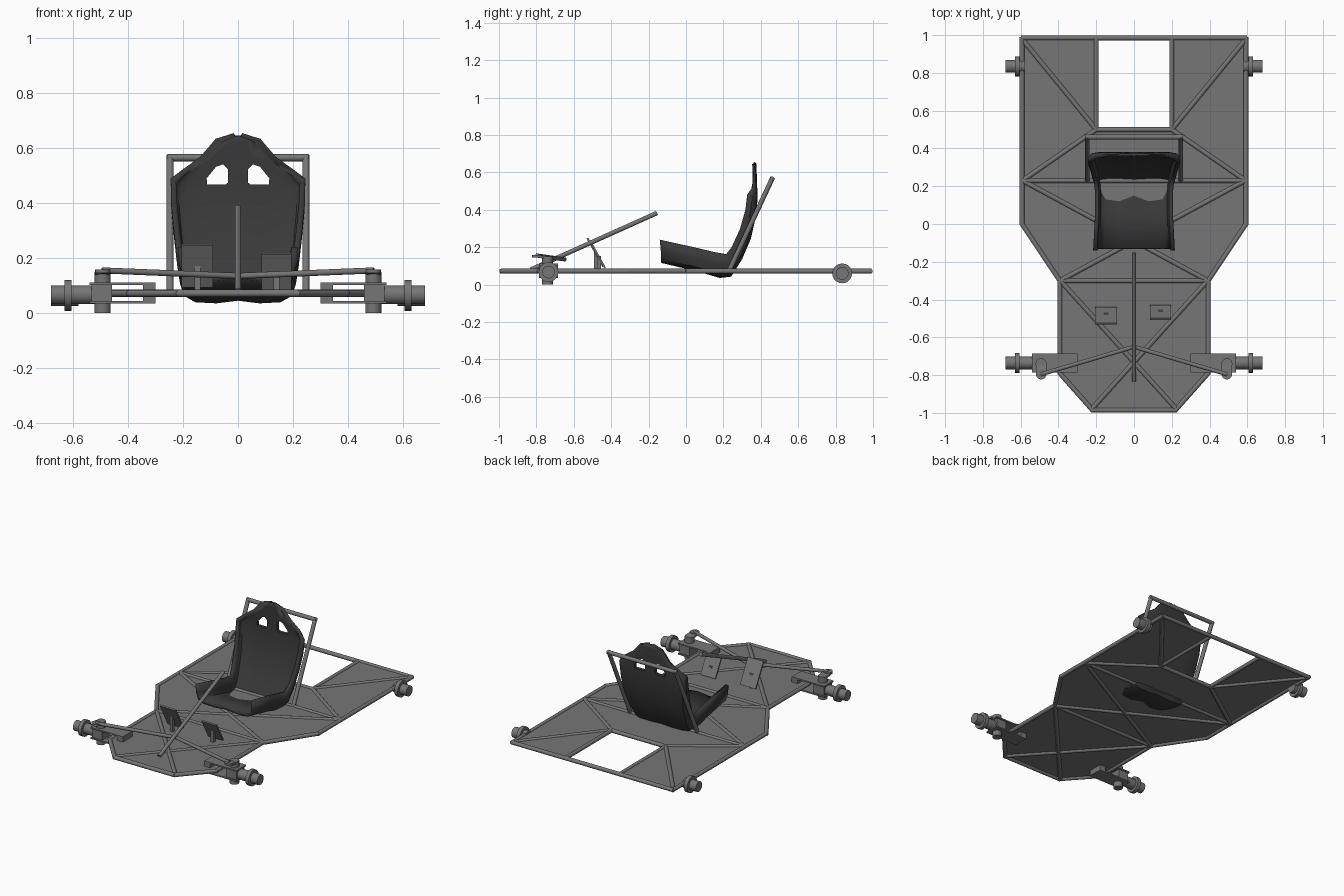
import bpy, bmesh
from math import radians
from mathutils import Vector, Matrix

cube = bpy.data.objects.get("Cube")
if cube:
    bpy.data.objects.remove(cube, do_unlink=True)


def material(name, value):
    m = bpy.data.materials.new(name)
    m.use_nodes = True
    colour = (value, value, value, 1)
    m.diffuse_color = colour
    m.node_tree.nodes["Principled BSDF"].inputs["Base Color"].default_value = colour
    return m


GREY = material("steel grey", 0.18)
BLACK = material("seat black", 0.042)


def finish(name, bm, mat, smooth=True):
    bmesh.ops.recalc_face_normals(bm, faces=bm.faces)
    mesh = bpy.data.meshes.new(name)
    bm.to_mesh(mesh)
    bm.free()
    mesh.materials.append(mat)
    ob = bpy.data.objects.new(name, mesh)
    bpy.context.collection.objects.link(ob)
    if smooth:
        bpy.ops.object.select_all(action="DESELECT")
        ob.select_set(True)
        bpy.context.view_layer.objects.active = ob
        bpy.ops.object.shade_smooth_by_angle(angle=radians(35))
    return ob


def add_rod(bm, a, b, r, sides=14, extra=0.0):
    a, b = Vector(a), Vector(b)
    d = b - a
    rot = d.to_track_quat("Z", "Y").to_matrix().to_4x4()
    bmesh.ops.create_cone(bm, cap_ends=True, segments=sides, radius1=r, radius2=r,
                          depth=d.length + 2 * extra,
                          matrix=Matrix.Translation((a + b) / 2) @ rot)


def add_box(bm, centre, size, tilt=0.0):
    mat = (Matrix.Translation(centre) @ Matrix.Rotation(tilt, 4, "X")
           @ Matrix.Diagonal((*size, 1)))
    bmesh.ops.create_cube(bm, size=1, matrix=mat)


def rods(name, pairs, r, extra=0.0):
    bm = bmesh.new()
    for a, b in pairs:
        add_rod(bm, a, b, r, extra=extra)
    return finish(name, bm, GREY)


Z = 0.072   # chassis height
R = 0.013   # tube radius


def mirrored(a, b):
    return [tuple((s * p[0], p[1], Z) for p in (a, b)) for s in (1, -1)]


# chassis outline tubes
outline = [(0.22, -0.985), (0.393, -0.79), (0.393, -0.3), (0.593, 0.0), (0.593, 0.985)]
pairs = []
for a, b in zip(outline, outline[1:]):
    pairs += mirrored(a, b)
for x, y in (outline[0], outline[-1]):
    pairs.append(((-x, y, Z), (x, y, Z)))
rods("chassis_outline", pairs, R, 0.006)

# crossbars and diagonal braces
pairs = []
for x, y in ((0.2, 0.5), (0.59, 0.23), (0.39, -0.3)):
    pairs.append(((-x, y, Z), (x, y, Z)))
for a, b in (((0.2, 0.5), (0.2, 0.985)), ((0.2, 0.5), (0.585, 0.97)),
             ((0.2, 0.5), (0.59, 0.23)), ((0.59, 0.23), (-0.39, -0.3)),
             ((0.39, -0.3), (-0.22, -0.975))):
    pairs += mirrored(a, b)
rods("chassis_braces", pairs, R)

# floor panel with an open engine bay at the back
bm = bmesh.new()
half = [(0, outline[0][1])] + outline + [(0.19, 0.985), (0.19, 0.5), (0, 0.5)]
for s in (1, -1):
    bm.faces.new([bm.verts.new((s * x, y, Z)) for x, y in half])
bmesh.ops.remove_doubles(bm, verts=bm.verts, dist=0.0001)
bmesh.ops.recalc_face_normals(bm, faces=bm.faces)
res = bmesh.ops.extrude_face_region(bm, geom=bm.faces[:])
top = [v for v in res["geom"] if isinstance(v, bmesh.types.BMVert)]
bmesh.ops.translate(bm, verts=top, vec=(0, 0, 0.004))
finish("floor_panel", bm, GREY, smooth=False)

# seat support hoop
corners = [(-0.247, 0.23, Z), (-0.247, 0.46, 0.565), (0.247, 0.46, 0.565), (0.247, 0.23, Z)]
rods("seat_hoop", list(zip(corners, corners[1:])), R, 0.009)

# steering column and tie rods
rods("steering_column", [((0, -0.155, 0.383), (0, -0.83, 0.08))], 0.012)
rods("tie_rods", [((s * 0.49, -0.795, 0.155), (0, -0.65, 0.135)) for s in (1, -1)], 0.011, 0.004)

# bucket seat: each row is spine y, z, wing tip y, z, half width
rows = [(-0.13, 0.13, -0.14, 0.24, 0.205), (0.07, 0.083, 0.05, 0.198, 0.195),
        (0.18, 0.05, 0.16, 0.172, 0.195), (0.235, 0.055, 0.215, 0.162, 0.2),
        (0.29, 0.145, 0.245, 0.2, 0.21), (0.335, 0.25, 0.29, 0.3, 0.222),
        (0.36, 0.36, 0.318, 0.4, 0.232), (0.37, 0.45, 0.33, 0.485, 0.235),
        (0.37, 0.505, 0.35, 0.51, 0.2), (0.368, 0.56, 0.36, 0.56, 0.13),
        (0.366, 0.625, 0.36, 0.625, 0.075), (0.365, 0.645, 0.363, 0.643, 0.012)]
side = [(1.0, 1.0), (1.0, 0.5), (0.94, 0.14), (0.78, 0.0), (0.4, -0.03)]
section = [(-x, t) for x, t in side] + [(0, 0.05)] + side[::-1]
bm = bmesh.new()
grid = []
for y, z, ty, tz, w in rows:
    grid.append([bm.verts.new((w * x, y + (ty - y) * t, z + (tz - z) * t)) for x, t in section])
for a, b in zip(grid, grid[1:]):
    for i in range(len(section) - 1):
        bm.faces.new((a[i], a[i + 1], b[i + 1], b[i]))
seat = finish("bucket_seat", bm, BLACK)
shell = seat.modifiers.new("Thickness", "SOLIDIFY")
shell.thickness = 0.022
shell.offset = 0

# harness openings cut through the backrest
hole = [(0.036, 0.475), (0.045, 0.467), (0.112, 0.467), (0.114, 0.49),
        (0.08, 0.532), (0.055, 0.541), (0.036, 0.522)]
bm = bmesh.new()
for s in (1, -1):
    ends = [[bm.verts.new((s * x, y, z)) for x, z in hole] for y in (0.25, 0.5)]
    for ring in ends:
        bm.faces.new(ring)
    for i in range(len(hole)):
        j = (i + 1) % len(hole)
        bm.faces.new((ends[0][i], ends[0][j], ends[1][j], ends[1][i]))
cutter = finish("harness_cutter", bm, BLACK, smooth=False)
cut = seat.modifiers.new("Harness openings", "BOOLEAN")
cut.operation = "DIFFERENCE"
cut.solver = "EXACT"
cut.object = cutter
bpy.context.view_layer.update()
baked = bpy.data.meshes.new_from_object(
    seat.evaluated_get(bpy.context.evaluated_depsgraph_get()))
seat.modifiers.clear()
seat.data = baked
bpy.data.objects.remove(cutter, do_unlink=True)

# pedals: tilted pads on short stems
for name, x, y, z, width, length in (("brake_pedal", -0.148, -0.485, 0.172, 0.115, 0.175),
                                     ("throttle_pedal", 0.14, -0.468, 0.152, 0.11, 0.145)):
    bm = bmesh.new()
    add_box(bm, (x, y, z), (width, 0.01, length), radians(29))
    add_box(bm, (x, y + 0.003, (z + Z) / 2), (0.022, 0.02, z - Z))
    finish(name, bm, GREY, smooth=False)


# wheel hubs: stub shaft with a flange
def hub(name, s, inner, y, z):
    bm = bmesh.new()
    add_rod(bm, (s * inner, y, z), (s * 0.68, y, z), 0.034, 20)
    add_rod(bm, (s * 0.605, y, z), (s * 0.63, y, z), 0.053, 20)
    finish(name, bm, GREY)


for side_name, s in (("left", 1), ("right", -1)):
    hub(side_name + "_rear_hub", s, 0.58, 0.835, 0.06)
    hub(side_name + "_front_hub", s, 0.5, -0.735, 0.067)

    # fork bracket holding the kingpin
    bm = bmesh.new()
    for z in (0.039, 0.107):
        add_box(bm, (s * 0.42, -0.735, z), (0.24, 0.1, 0.009))
    add_box(bm, (s * 0.322, -0.735, 0.073), (0.045, 0.1, 0.07))
    finish(side_name + "_fork_bracket", bm, GREY, smooth=False)

    # kingpin with knuckle body
    bm = bmesh.new()
    add_rod(bm, (s * 0.492, -0.74, 0.0), (s * 0.492, -0.74, 0.15), 0.029, 20)
    add_box(bm, (s * 0.495, -0.735, 0.073), (0.075, 0.085, 0.06))
    finish(side_name + "_kingpin", bm, GREY)

    # steering arm with rounded ends
    bm = bmesh.new()
    add_box(bm, (s * 0.492, -0.77, 0.148), (0.056, 0.065, 0.012), radians(-8))
    for y, z in ((-0.74, 0.144), (-0.795, 0.152)):
        add_rod(bm, (s * 0.492, y, z - 0.006), (s * 0.492, y, z + 0.007), 0.028, 20)
    finish(side_name + "_steering_arm", bm, GREY)
